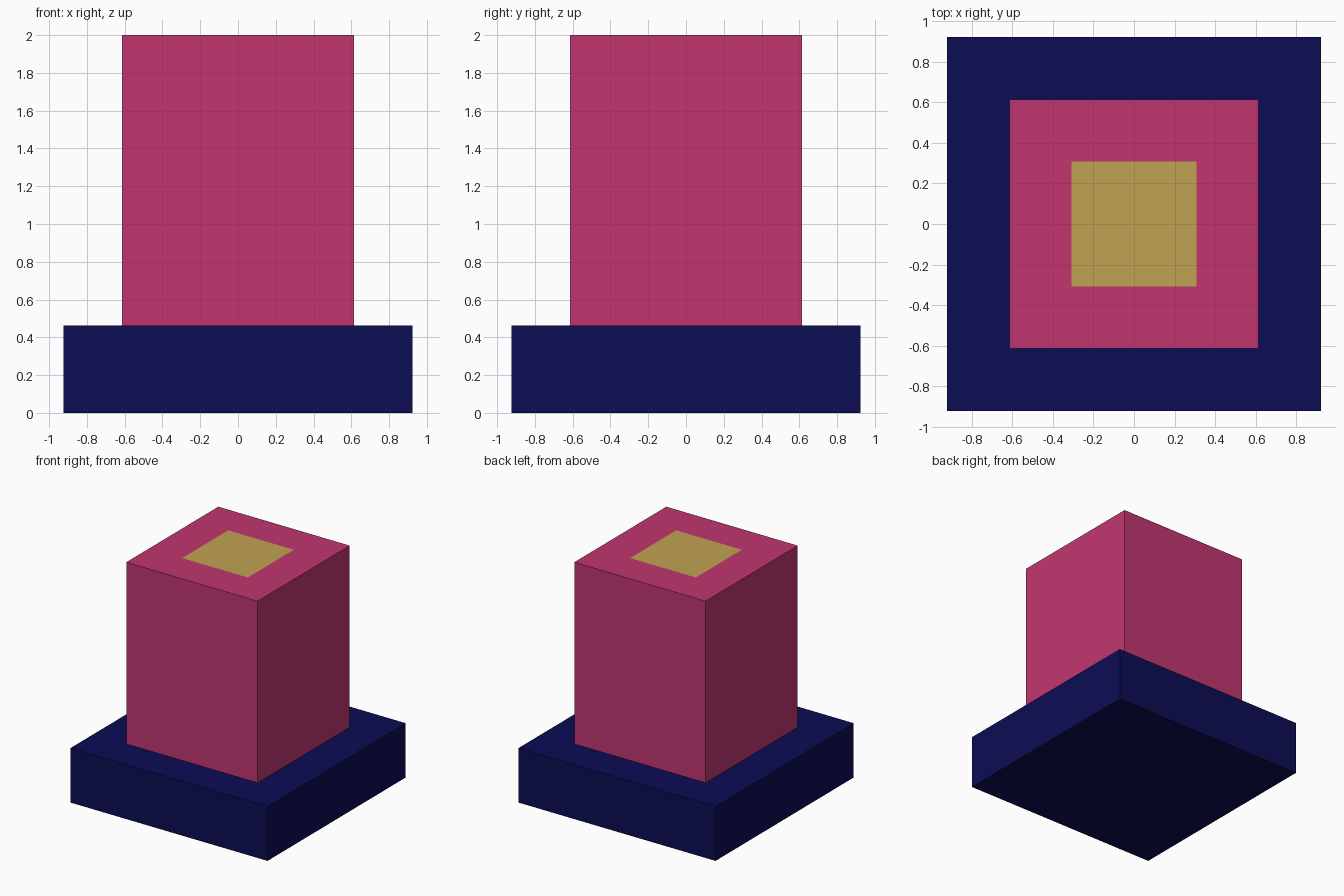
import bpy
import bmesh
from mathutils import Matrix, Vector

cube = bpy.data.objects.get("Cube")
if cube:
    bpy.data.objects.remove(cube, do_unlink=True)


def linear(c):
    c /= 255
    return c / 12.92 if c <= 0.04045 else ((c + 0.055) / 1.055) ** 2.4


def material(name, rgb):
    mat = bpy.data.materials.new(name)
    colour = (*[linear(c) for c in rgb], 1)
    mat.use_nodes = True
    mat.diffuse_color = colour
    mat.node_tree.nodes["Principled BSDF"].inputs["Base Color"].default_value = colour
    return mat


navy = material("navy blue", (12, 12, 84))
pink = material("raspberry pink", (193, 54, 112))
gold = material("muted gold", (192, 162, 82))

U = 2 / 13  # module that every dimension is a multiple of


def block(name, width, bottom, top, mats, inset=0):
    """Square block; an inset adds a centred panel on top in the second material."""
    bm = bmesh.new()
    bmesh.ops.create_cube(bm, size=1, matrix=Matrix.Translation((0, 0, (bottom + top) / 2))
                          @ Matrix.Diagonal((width, width, top - bottom, 1)))
    if inset:
        lid = max(bm.faces, key=lambda f: f.calc_center_median().z)
        bmesh.ops.inset_region(bm, faces=[lid], thickness=inset, use_even_offset=True)
        lid.material_index = 1
    mesh = bpy.data.meshes.new(name)
    bm.to_mesh(mesh)
    bm.free()
    for mat in mats:
        mesh.materials.append(mat)
    obj = bpy.data.objects.new(name, mesh)
    bpy.context.collection.objects.link(obj)
    return obj


# Wide plinth, and the tall column with a flush gold panel in its top
block("base_plinth", 12 * U, 0, 3 * U, [navy])
block("column", 8 * U, 3 * U, 13 * U, [pink, gold], inset=2 * U)
